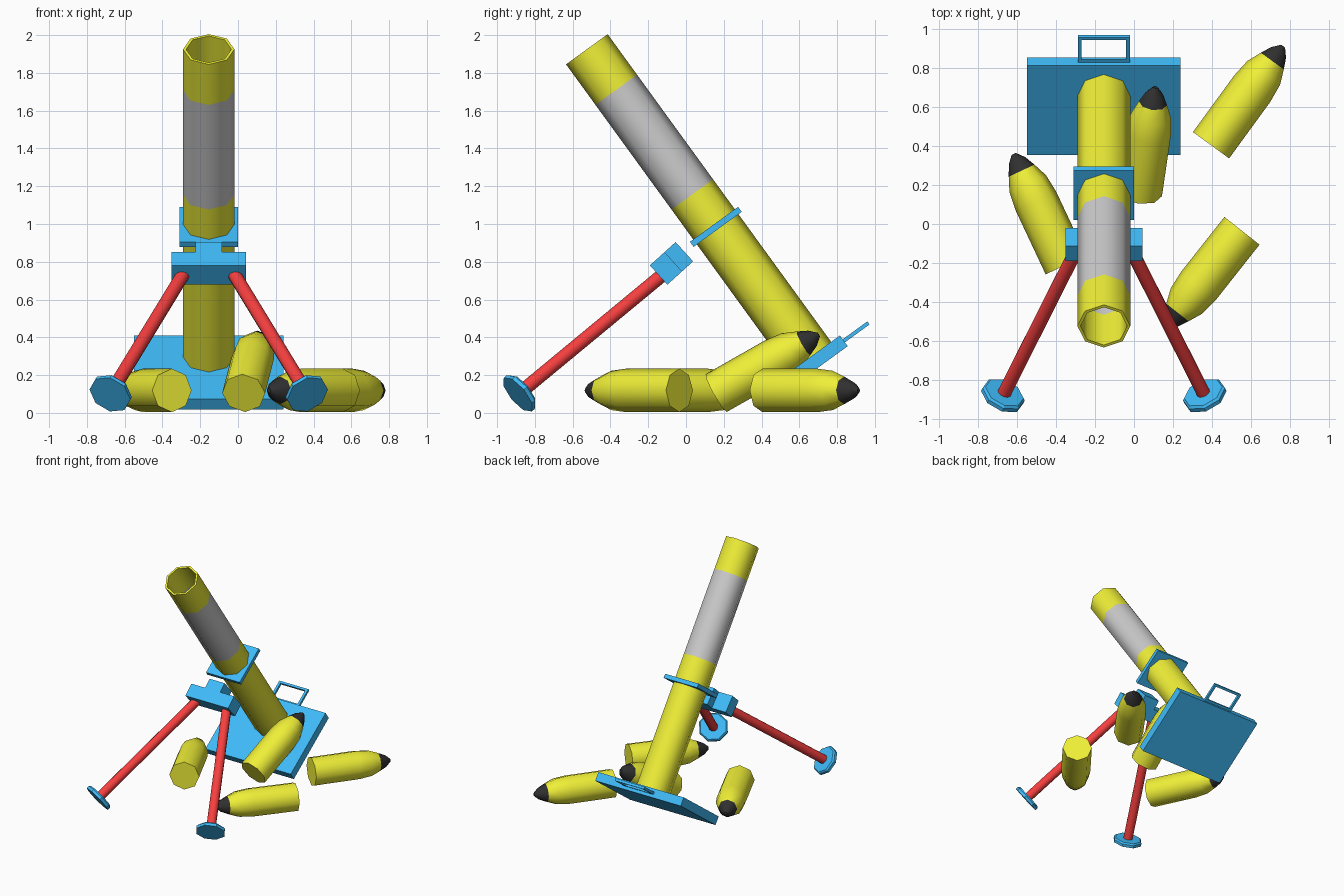
import bpy, bmesh, math
from mathutils import Vector, Matrix

if "Cube" in bpy.data.objects:
    bpy.data.objects.remove(bpy.data.objects["Cube"])

CX = -0.155                       # symmetry plane of the weapon
A = math.radians(36)              # barrel lean from vertical
DOWN = Vector((0, math.sin(A), -math.cos(A)))
SLOPE = Vector((0, math.cos(A), math.sin(A)))
MUZZLE = Vector((CX, -0.525, 1.925))


def mat(name, rgb):
    m = bpy.data.materials.new(name)
    m.diffuse_color = (*rgb, 1)
    m.use_nodes = True
    m.node_tree.nodes["Principled BSDF"].inputs["Base Color"].default_value = m.diffuse_color
    return m


YELLOW = mat("yellow", (0.87, 0.87, 0.04))
BLUE = mat("blue", (0.05, 0.5, 0.95))
RED = mat("red", (0.93, 0.05, 0.05))
BLACK = mat("black", (0.03, 0.03, 0.03))


def finish(bm, name, material, matrix, smooth=0):
    bmesh.ops.recalc_face_normals(bm, faces=bm.faces)
    me = bpy.data.meshes.new(name)
    bm.to_mesh(me)
    bm.free()
    me.transform(matrix)
    if material:
        me.materials.append(material)
    ob = bpy.data.objects.new(name, me)
    bpy.context.collection.objects.link(ob)
    if smooth:
        bpy.ops.object.select_all(action='DESELECT')
        ob.select_set(True)
        bpy.context.view_layer.objects.active = ob
        bpy.ops.object.shade_smooth_by_angle(angle=math.radians(smooth))
    return ob


def frame(origin, axis, xdir):
    z = Vector(axis).normalized()
    x = Vector(xdir)
    x = (x - z * x.dot(z)).normalized()
    m = Matrix((x, z.cross(x), z)).transposed().to_4x4()
    return Matrix.Translation(origin) @ m


def lathe(name, profile, origin, axis, material, sides=8, xdir=(1, 0, 0), smooth=50, closed=False):
    """Turn (distance, radius) points about an axis; open profiles get end caps."""
    bm = bmesh.new()
    rings = [[bm.verts.new((r * math.cos(2 * math.pi * i / sides),
                            r * math.sin(2 * math.pi * i / sides), d))
              for i in range(sides)] for d, r in profile]
    pairs = list(zip(rings, rings[1:]))
    if closed:
        pairs.append((rings[-1], rings[0]))
    else:
        bm.faces.new(rings[0])
        bm.faces.new(rings[-1])
    for a, b in pairs:
        for i in range(sides):
            j = (i + 1) % sides
            bm.faces.new((a[i], a[j], b[j], b[i]))
    return finish(bm, name, material, frame(origin, axis, xdir), smooth)


def rod(name, p, q, r, material, sides=12):
    p, q = Vector(p), Vector(q)
    return lathe(name, [(0, r), ((q - p).length, r)], p, q - p, material, sides)


def box(name, center, size, axis, material=BLUE):
    """Box with size (x, along slope, along axis)."""
    bm = bmesh.new()
    bmesh.ops.create_cube(bm, size=1)
    bmesh.ops.scale(bm, vec=size, verts=bm.verts)
    return finish(bm, name, material, frame(center, axis, (1, 0, 0)))


# Barrel: hollow muzzle, grey band, lower tube
R, RI = 0.136, 0.12
def sleeve(a, b):
    return [(a, R), (b, R), (b, RI), (a, RI)]
lathe("barrel_muzzle", sleeve(0, 0.265), MUZZLE, DOWN, YELLOW, closed=True)
lathe("barrel_band", sleeve(0.265, 0.95), MUZZLE, DOWN, None, closed=True)
lathe("barrel_lower", [(0.95, RI), (0.95, R), (2.02, R), (2.02, 0.01), (1.98, 0.01), (1.98, RI)],
      MUZZLE, DOWN, YELLOW, closed=True)

# Base plate and carrying handle
plate_c = Vector((CX, 0.605, 0.214))
box("base_plate", plate_c, (0.79, 0.57, 0.07), DOWN)
edge = plate_c + SLOPE * 0.285
for sx in (-1, 1):
    box("handle_side", edge + SLOPE * 0.08 + Vector((sx * 0.124, 0, 0)), (0.02, 0.16, 0.02), DOWN)
for t in (0.01, 0.152):
    box("handle_bar", edge + SLOPE * t, (0.268, 0.018, 0.02), DOWN)

# Collar plate around the barrel
box("barrel_collar", MUZZLE + DOWN * 1.162, (0.31, 0.315, 0.033), DOWN)

# Pivot rod with knob
rod("pivot_rod", (-0.34, 0, 0.868), (0.025, 0, 0.868), 0.04, RED)
rod("knob_shaft", (-0.37, 0, 0.868), (-0.33, 0, 0.868), 0.02, RED)
rod("knob_disc", (-0.376, 0, 0.868), (-0.364, 0, 0.868), 0.04, RED)

# Bipod head
head_axis = Vector((0, 0.74, 0.67))
box("bipod_head", (CX, -0.106, 0.765), (0.395, 0.138, 0.105), head_axis)
box("bipod_neck", (CX, -0.042, 0.823), (0.138, 0.138, 0.09), head_axis)

# Legs and feet
for side, label in ((-1, "left"), (1, "right")):
    top = Vector((CX + side * 0.137, -0.125, 0.73))
    foot = Vector((CX + side * 0.515, -0.875, 0.11))
    rod(label + "_leg", top, foot, 0.036, RED)
    lathe(label + "_foot", [(-0.012, 0.105), (0, 0.116), (0.022, 0.116)], foot, foot - top, BLUE, smooth=0)

# Four shells: base centre and direction of the nose
shells = [((0.396, 0.405, 0.119), (0.59, 0.81, 0)),
          ((0.555, -0.035, 0.119), (-0.62, -0.785, 0)),
          ((-0.35, -0.21, 0.119), (-0.426, 0.905, 0)),
          ((0.03, 0.16, 0.105), (0.08, 0.545, 0.31))]
body = [(0, 0.115), (0.36, 0.115), (0.46, 0.104), (0.535, 0.073)]
nose = [(0.535, 0.073), (0.59, 0.047), (0.63, 0.012)]
for n, (base, d) in enumerate(shells, 1):
    lathe(f"shell_body_{n}", body, base, d, YELLOW, xdir=(0, 0, 1))
    lathe(f"shell_nose_{n}", nose, base, d, BLACK, xdir=(0, 0, 1))
